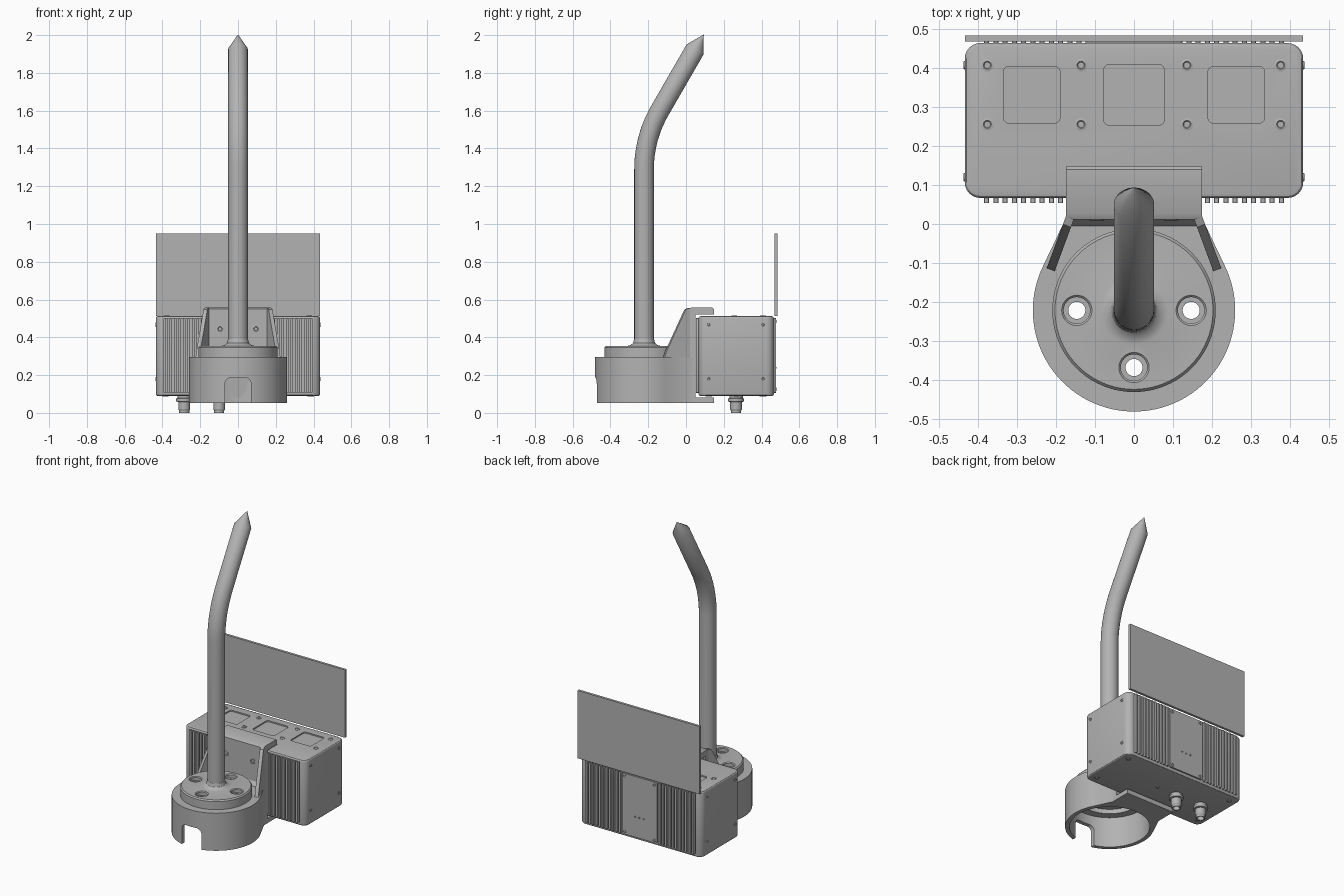
import bpy, bmesh, math
from mathutils import Matrix, Vector

cube = bpy.data.objects.get("Cube")
if cube:
    bpy.data.objects.remove(cube)

grey = bpy.data.materials.new("satin_grey")
grey.use_nodes = True
grey.diffuse_color = (0.45, 0.45, 0.45, 1)
grey.node_tree.nodes["Principled BSDF"].inputs["Base Color"].default_value = grey.diffuse_color


def make(name, bm):
    bmesh.ops.recalc_face_normals(bm, faces=bm.faces)
    mesh = bpy.data.meshes.new(name)
    bm.to_mesh(mesh)
    bm.free()
    mesh.materials.append(grey)
    ob = bpy.data.objects.new(name, mesh)
    bpy.context.collection.objects.link(ob)
    return ob


def prism(name, pts, depth, matrix=Matrix(), bevel=0):
    """Extrude a 2D outline along local z, optionally rounding its rims."""
    bm = bmesh.new()
    face = bm.faces.new([bm.verts.new((x, y, 0)) for x, y in pts])
    out = bmesh.ops.extrude_face_region(bm, geom=[face])
    verts = [v for v in out["geom"] if isinstance(v, bmesh.types.BMVert)]
    bmesh.ops.translate(bm, verts=verts, vec=(0, 0, depth))
    if bevel:
        rims = [e for e in bm.edges if abs(e.verts[0].co.z - e.verts[1].co.z) < 1e-6]
        bmesh.ops.bevel(bm, geom=rims, offset=bevel, segments=3, profile=0.5, affect="EDGES")
    bm.transform(matrix)
    return make(name, bm)


def box(name, lo, hi):
    pts = [(lo[0], lo[1]), (hi[0], lo[1]), (hi[0], hi[1]), (lo[0], hi[1])]
    return prism(name, pts, hi[2] - lo[2], Matrix.Translation((0, 0, lo[2])))


def rounded(x0, y0, x1, y1, r, steps=6):
    pts = []
    corners = [(x1 - r, y1 - r), (x0 + r, y1 - r), (x0 + r, y0 + r), (x1 - r, y0 + r)]
    for q, (cx, cy) in enumerate(corners):
        for i in range(steps + 1):
            a = math.pi / 2 * (q + i / steps)
            pts.append((cx + r * math.cos(a), cy + r * math.sin(a)))
    return pts


def loft(name, rings):
    """Skin a list of equal point rings and cap both ends."""
    bm = bmesh.new()
    loops = [[bm.verts.new(p) for p in ring] for ring in rings]
    for a, b in zip(loops, loops[1:]):
        for i in range(len(a)):
            j = (i + 1) % len(a)
            bm.faces.new((a[i], a[j], b[j], b[i]))
    bm.faces.new(loops[0])
    bm.faces.new(loops[-1])
    return make(name, bm)


def circle(r, n):
    return [Vector((r * math.cos(2 * math.pi * i / n), r * math.sin(2 * math.pi * i / n), 0)) for i in range(n)]


def lathe(name, profile, matrix=Matrix(), n=64):
    return loft(name, [[matrix @ (p + Vector((0, 0, z))) for p in circle(r, n)] for r, z in profile])


def cut(target, *cutters):
    for c in cutters:
        mod = target.modifiers.new("cut", "BOOLEAN")
        mod.operation, mod.solver, mod.object = "DIFFERENCE", "EXACT", c
        bpy.context.view_layer.objects.active = target
        bpy.ops.object.modifier_apply(modifier=mod.name)
        bpy.data.objects.remove(c)


def at(x, y, z=0):
    return Matrix.Translation((x, y, z))


CY = -0.222
SIDE = Matrix(((0, 0, 1, 0), (1, 0, 0, 0), (0, 1, 0, 0), (0, 0, 0, 1)))   # (y, z) outlines along x
FACE = Matrix(((1, 0, 0, 0), (0, 0, 1, 0), (0, 1, 0, 0), (0, 0, 0, 1)))   # (x, z) outlines along y

# Hollow cup with neck, open below, with a cable notch in front
arc = [math.radians(26 - 232 * i / 80) for i in range(81)]
outline = [(0.26 * math.cos(a), CY + 0.26 * math.sin(a)) for a in arc]
outline += [(-0.175, 0.015), (-0.175, 0.05), (0.175, 0.05), (0.175, 0.015)]
cup = prism("mount_cup", outline, 0.242, at(0, 0, 0.053))
cut(cup,
    lathe("cavity", [(0.235, 0), (0.235, 0.25)], at(0, CY), 80),
    lathe("top_opening", [(0.187, 0.2), (0.187, 0.35)], at(0, CY), 80),
    prism("notch", rounded(-0.07, -0.1, 0.07, 0.187, 0.035), 0.2, at(0, -0.6) @ FACE))

# C-shaped bracket holding the housing
bracket = [(0.015, 0.053), (0.148, 0.053), (0.148, 0.082), (0.05, 0.082), (0.05, 0.522),
           (0.148, 0.522), (0.148, 0.55), (0.14, 0.558), (0.028, 0.558), (0.012, 0.55),
           (0.012, 0.32), (-0.005, 0.295)]
prism("bracket", bracket, 0.35, at(-0.175, 0) @ SIDE)

# Sloped gussets between bracket and cup
for s, side in ((1, "left"), (-1, "right")):
    a, b = Vector((s * 0.175, 0.02, 0)), Vector((s * 0.225, -0.115, 0))
    along = (b - a).normalized()
    inward = Vector((along.y * s, -along.x * s, 0))
    m = Matrix((along, (0, 0, 1), inward)).transposed().to_4x4()
    m.translation = a
    n = (b - a).length
    prism("gusset_" + side, [(0, 0.29), (n, 0.29), (n - 0.015, 0.33), (0.022, 0.548), (0, 0.556)], 0.022, m)

# Bolted flange with a fillet up to the pole
flange = lathe("flange", [(0.18, 0.275), (0.18, 0.295), (0.21, 0.295), (0.21, 0.347), (0.203, 0.355),
                          (0.087, 0.355), (0.07, 0.359), (0.058, 0.37), (0.053, 0.39)], at(0, CY), 80)
bore = [(0.022, 0.2), (0.022, 0.33), (0.034, 0.33), (0.034, 0.35), (0.04, 0.356), (0.04, 0.4)]
for k in range(4):
    a = k * math.pi / 2
    cut(flange, lathe("bolt_bore", bore, at(0.147 * math.cos(a), CY + 0.147 * math.sin(a)), 32))

# Bent pole with a conical tip
R, TILT, BEND_Z = 0.62, math.radians(30), 1.29
path = [(0, Vector((0, CY, 0.3)), 0.052)]
for i in range(13):
    t = TILT * i / 12
    path.append((t, Vector((0, CY + R * (1 - math.cos(t)), BEND_Z + R * math.sin(t))), 0.052))
heading = Vector((0, math.sin(TILT), math.cos(TILT)))
end = path[-1][1] + heading * 0.375
path += [(TILT, end, 0.052), (TILT, end + heading * 0.09, 0.0005)]
loft("pole", [[c + Matrix.Rotation(-t, 3, "X") @ p for p in circle(r, 40)] for t, c, r in path])

# Housing with top pockets and recessed fin bays
housing = prism("housing", rounded(-0.435, 0.067, 0.435, 0.465, 0.04), 0.422, at(0, 0, 0.09), 0.01)
for cx, h in ((-0.263, 0.073), (0, 0.078), (0.263, 0.073)):
    cut(housing, prism("pocket", rounded(cx - h, 0.332 - h, cx + h, 0.332 + h, 0.015), 0.1, at(0, 0, 0.504)))
for x0 in (-0.392, 0.132):
    for y0 in (0.03, 0.447):
        cut(housing, box("fin_bay", (x0, y0, 0.108), (x0 + 0.26, y0 + 0.055, 0.5)))

# Cooling fins front and back
for s, side in ((1, "left"), (-1, "right")):
    for k in range(11):
        x = s * (0.379 - k * 0.0238)
        for y0, y1, end_name in ((0.054, 0.09, "front"), (0.442, 0.477, "back")):
            prism(f"fin_{end_name}_{side}_{k}", rounded(x - 0.0065, 0.106, x + 0.0065, 0.502, 0.005, 2),
                  y1 - y0, at(0, y0) @ FACE)

# Back cover plate
prism("back_cover", rounded(-0.125, 0.108, 0.125, 0.5, 0.01), 0.02, at(0, 0.455) @ FACE)

# Screws: top, bottom, ends, back cover and bracket wall
count = 0


def screw(pos, axis, r):
    global count
    count += 1
    m = Matrix.Translation(pos) @ Vector(axis).to_track_quat("Z", "Y").to_matrix().to_4x4()
    lathe(f"screw_{count}", [(r, -0.005), (r, 0.002), (r * 0.8, 0.003), (r * 0.65, 0.003),
                             (r * 0.5, 0.0005), (r * 0.2, 0.0005)], m, 20)


for s in (-1, 1):
    for x in (0.136, 0.377):
        for y in (0.256, 0.408):
            screw((s * x, y, 0.512), (0, 0, 1), 0.016)
    for y in (0.12, 0.408):
        screw((s * 0.385, y, 0.09), (0, 0, -1), 0.018)
        for z in (0.18, 0.467):
            screw((s * 0.435, y, z), (s, 0, 0), 0.011)
    for z in (0.125, 0.483):
        screw((s * 0.105, 0.475, z), (0, 1, 0), 0.01)
    screw((s * 0.095, 0.012, 0.445), (0, -1, 0), 0.019)
screw((0.04, 0.265, 0.09), (0, 0, -1), 0.012)
for x in (-0.03, 0, 0.03):
    screw((x, 0.475, 0.24), (0, 1, 0), 0.005)

# Cable connectors underneath
for name, x in (("connector_outer", -0.285), ("connector_inner", -0.1)):
    lathe(name, [(0.036, 0.095), (0.036, 0.078), (0.042, 0.075), (0.042, 0.06), (0.031, 0.058),
                 (0.031, 0.018), (0.027, 0.012), (0.027, 0), (0.021, 0), (0.021, 0.03)], at(x, 0.265), 32)

# Upright rear panel
box("rear_panel", (-0.435, 0.469, 0.513), (0.435, 0.485, 0.95))

# Smooth shading with crisp edges
for ob in bpy.context.scene.objects:
    ob.select_set(ob.type == "MESH")
bpy.context.view_layer.objects.active = cup
bpy.ops.object.shade_smooth_by_angle(angle=math.radians(30))
